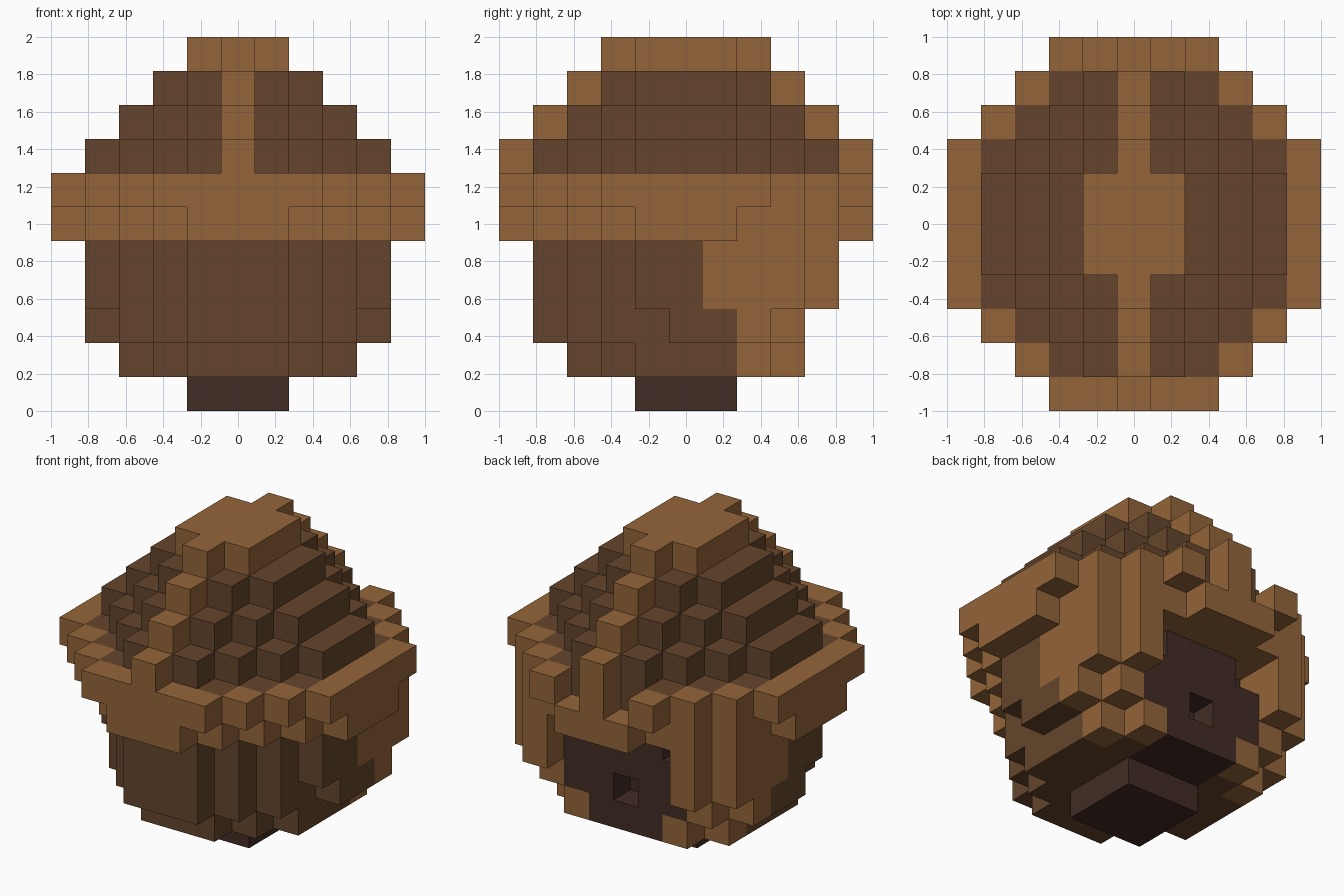
import bpy
import bmesh
from mathutils import Vector

if "Cube" in bpy.data.objects:
    bpy.data.objects.remove(bpy.data.objects["Cube"])

UNIT = 2 / 11  # edge of one block; the model is 11 blocks each way


def make_material(name, rgb):
    mat = bpy.data.materials.new(name)
    mat.use_nodes = True
    color = (*rgb, 1)
    mat.diffuse_color = color
    mat.node_tree.nodes["Principled BSDF"].inputs["Base Color"].default_value = color
    return mat


tan = make_material("light_wood", (0.296, 0.130, 0.041))
brown = make_material("brown_wood", (0.130, 0.060, 0.025))
dark = make_material("dark_wood", (0.054, 0.025, 0.018))

blocks = {}  # (x, y, layer) -> part name


def add_disc(layer, reach, diagonal, part):
    """Octagonal stepped disc of blocks."""
    for x in range(-reach, reach + 1):
        for y in range(-reach, reach + 1):
            if abs(x) + abs(y) <= diagonal:
                blocks[x, y, layer] = part


def add_pair(x, y, layers, part):
    """The same block column on both sides."""
    for layer in layers:
        for side in (-x, x):
            blocks[side, y, layer] = part


# Base and trunk-coloured body
add_disc(0, 1, 2, "base")
add_disc(1, 3, 4, "body")
for layer in (2, 3, 4):
    add_disc(layer, 4, 5, "body")
for side in (-4, 4):
    del blocks[side, -1, 2]

# Rim: narrower lower course, wider upper course around a brown inner disc
add_disc(5, 5, 6, "rim")
add_disc(6, 5, 7, "rim")
add_disc(6, 4, 6, "roof")

# Stepped roof with a ridge running front to back, and a cap plate
for layer in (7, 8, 9):
    reach = 11 - layer
    add_disc(layer, reach, reach + 1, "roof")
    for y in range(-reach - 1, reach + 2):
        blocks[0, y, layer] = "ridge"
add_disc(10, 1, 2, "cap")
for y in (-2, 2):
    blocks[0, y, 10] = "cap"

# Open the rear of the body and rim around the hollow face
for layer in (2, 3, 4):
    for x in range(-2, 3):
        blocks.pop((x, 4, layer), None)
for side in (-1, 1):
    del blocks[side, 5, 6]

# Rear pillars that taper toward the base
add_pair(4, 1, (3, 4), "pillars")
add_pair(4, 2, (2, 3, 4, 5), "pillars")
add_pair(3, 2, (1, 2, 3, 4, 5), "pillars")
add_pair(3, 3, (2, 3, 4, 5), "pillars")
add_pair(4, 3, (3, 4, 5), "pillars")
add_pair(3, 4, (3, 4, 5), "pillars")
add_pair(2, 3, (1,), "pillars")

# Dark face, with two eye holes and a mouth hole
for layer in (1, 2, 3, 4):
    half = 1 if layer == 1 else 2
    for x in range(-half, half + 1):
        for y in (2, 3):
            blocks[x, y, layer] = "face"
for hole in ((-2, 3, 4), (2, 3, 4), (0, 3, 2)):
    del blocks[hole]


def build_part(part, mat):
    """Mesh the outer faces of every block in a part."""
    bm = bmesh.new()
    for cell in [c for c, p in blocks.items() if p == part]:
        center = Vector(cell) + Vector((0, 0, 0.5))
        for axis in range(3):
            for sign in (-1, 1):
                normal = Vector((0, 0, 0))
                normal[axis] = sign
                beside = tuple(int(c + n) for c, n in zip(cell, normal))
                if beside in blocks:
                    continue
                u = Vector((0, 0, 0))
                u[(axis + 1) % 3] = 0.5
                v = normal.cross(u)
                middle = center + normal / 2
                corners = (-u - v, u - v, u + v, v - u)
                bm.faces.new([bm.verts.new((middle + c) * UNIT) for c in corners])
    bmesh.ops.remove_doubles(bm, verts=bm.verts, dist=0.001)
    mesh = bpy.data.meshes.new(part)
    bm.to_mesh(mesh)
    bm.free()
    mesh.materials.append(mat)
    bpy.context.collection.objects.link(bpy.data.objects.new(part, mesh))


for part, mat in (("base", dark), ("face", dark), ("body", brown), ("roof", brown),
                  ("rim", tan), ("pillars", tan), ("ridge", tan), ("cap", tan)):
    build_part(part, mat)
